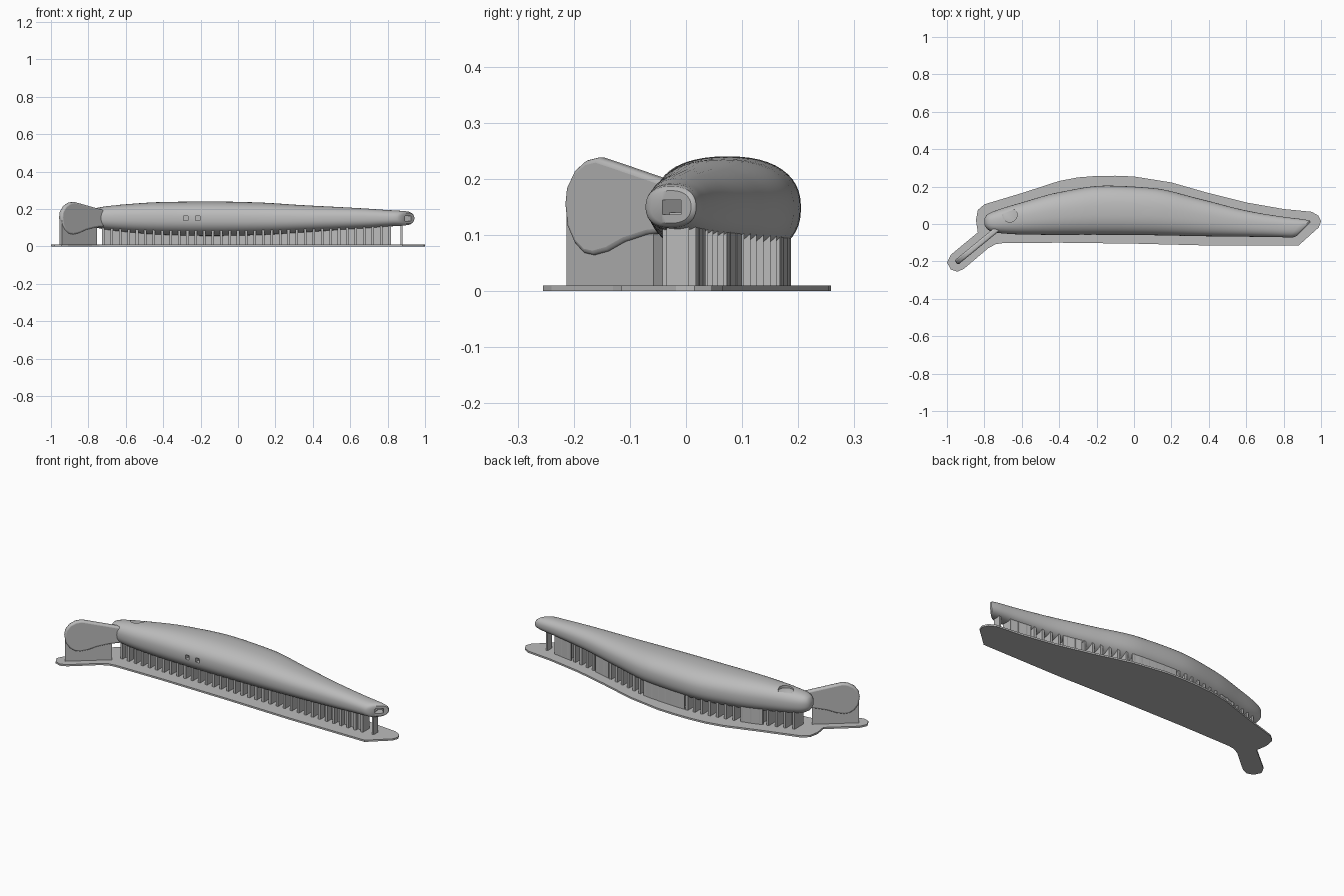
import bpy, bmesh, math
from mathutils import Vector, Matrix

cube = bpy.data.objects.get("Cube")
if cube:
    bpy.data.objects.remove(cube, do_unlink=True)

GREY = (0.5, 0.5, 0.5, 1)
mat = bpy.data.materials.new("plain grey")
mat.use_nodes = True
mat.diffuse_color = GREY
mat.node_tree.nodes["Principled BSDF"].inputs["Base Color"].default_value = GREY


def finish(name, bm):
    bmesh.ops.recalc_face_normals(bm, faces=bm.faces)
    me = bpy.data.meshes.new(name)
    bm.to_mesh(me)
    bm.free()
    ob = bpy.data.objects.new(name, me)
    bpy.context.collection.objects.link(ob)
    me.materials.append(mat)
    return ob


def activate(ob):
    bpy.ops.object.select_all(action='DESELECT')
    ob.select_set(True)
    bpy.context.view_layer.objects.active = ob


def smooth(ob, angle=35):
    activate(ob)
    bpy.ops.object.shade_smooth_by_angle(angle=math.radians(angle))


def add_box(bm, lo, hi, turn=0):
    lo, hi = Vector(lo), Vector(hi)
    m = (Matrix.Translation((lo + hi) / 2) @ Matrix.Rotation(turn, 4, 'Z')
         @ Matrix.Diagonal((*(hi - lo), 1)))
    bmesh.ops.create_cube(bm, size=1, matrix=m)


def prism(name, points, step):
    """Extrude a closed outline along a step vector."""
    bm = bmesh.new()
    face = bm.faces.new([bm.verts.new(p) for p in points])
    new = bmesh.ops.extrude_face_region(bm, geom=[face])["geom"]
    bmesh.ops.translate(bm, vec=step, verts=[v for v in new if isinstance(v, bmesh.types.BMVert)])
    return finish(name, bm)


# Body stations: x, front y, back y, bottom z, top z
STATIONS = [
    (-.80, -.005, .03, .135, .17), (-.785, -.027, .05, .115, .195),
    (-.75, -.045, .068, .098, .207), (-.6, -.056, .115, .077, .225),
    (-.4, -.058, .17, .062, .237), (-.15, -.058, .205, .056, .24),
    (.1, -.06, .192, .06, .235), (.35, -.065, .135, .075, .22),
    (.6, -.068, .072, .092, .207), (.8, -.07, .037, .105, .195),
    (.94, -.072, .018, .113, .187), (.952, -.063, .009, .121, .179)]


def slope(i, k):
    if i in (0, len(STATIONS) - 1):
        i = max(i, 1)
        a, b = STATIONS[i - 1], STATIONS[i]
        return (b[k] - a[k]) / (b[0] - a[0])
    a, b, c = STATIONS[i - 1:i + 2]
    d, e = (b[k] - a[k]) / (b[0] - a[0]), (c[k] - b[k]) / (c[0] - b[0])
    return 2 * d * e / (d + e) if d * e > 0 else 0


def section(x):
    """Smoothly interpolated extents of the body at x."""
    i = max(j for j in range(len(STATIONS) - 1) if j == 0 or STATIONS[j][0] <= x)
    a, b = STATIONS[i], STATIONS[i + 1]
    h = b[0] - a[0]
    t = (x - a[0]) / h
    return [a[k] * (1 + 2 * t) * (1 - t) ** 2 + b[k] * t * t * (3 - 2 * t)
            + h * (slope(i, k) * t * (1 - t) ** 2 - slope(i + 1, k) * t * t * (1 - t))
            for k in range(1, 5)]


# Body: superellipse loft whose right end is sheared to a diagonal cut
bm = bmesh.new()
rings = []
SIDES, POWER = 48, 2 / 2.35
for a, b in zip(STATIONS, STATIONS[1:] + [None]):
    steps = max(2, int((b[0] - a[0]) / .03)) if b else 1
    for s in range(steps):
        x = a[0] + (b[0] - a[0]) * s / steps if b else a[0]
        y0, y1, z0, z1 = section(x)
        shear = min(1, max(0, (x - .7) / .24))
        ring = []
        for n in range(SIDES):
            ang = math.tau * n / SIDES
            c, q = math.cos(ang), math.sin(ang)
            y = (y0 + y1) / 2 + (y1 - y0) / 2 * math.copysign(abs(c) ** POWER, c)
            z = (z0 + z1) / 2 + (z1 - z0) / 2 * math.copysign(abs(q) ** POWER, q)
            ring.append(bm.verts.new((x + shear * (y - .018), y, z)))
        rings.append(ring)
for r, q in zip(rings, rings[1:]):
    for n in range(SIDES):
        m = (n + 1) % SIDES
        bm.faces.new((r[n], r[m], q[m], q[n]))
bm.faces.new(rings[0])
bm.faces.new(rings[-1])
body = finish("body", bm)


def cut(ob, bm):
    cutter = finish("cutter", bm)
    cutter.hide_render = True
    mod = ob.modifiers.new("cut", 'BOOLEAN')
    mod.operation = 'DIFFERENCE'
    mod.object = cutter
    activate(ob)
    bpy.ops.object.modifier_apply(modifier=mod.name)
    bpy.data.objects.remove(cutter, do_unlink=True)


# Two square sockets in the front, a slot in the diagonal end, a round recess on top
bm = bmesh.new()
for x in (-.28, -.215):
    add_box(bm, (x - .012, -.1, .137), (x + .012, -.03, .162))
add_box(bm, (.86, -.05, .136), (.96, -.004, .162), -math.pi / 4)
cut(body, bm)
bm = bmesh.new()
bmesh.ops.create_cone(bm, cap_ends=True, segments=40, radius1=.04, radius2=.04, depth=.08,
                      matrix=Matrix.Translation((-.665, .05, .248)))
cut(body, bm)
smooth(body)

# Tail fin: rounded upright plate set diagonally, with its support wall
FIN = [(0, .187), (-.03, .197), (-.12, .228), (-.15, .238), (-.17, .233), (-.19, .215),
       (-.204, .185), (-.207, .155), (-.203, .115), (-.19, .085), (-.173, .067),
       (-.155, .063), (-.13, .07), (-.1, .087), (-.06, .1), (0, .108)]
side = Vector((-.63, .777, 0))


def fin_point(y, z, thick):
    return Vector((-.735 + (y + .03) * 1.22, y, z)) - side * thick / 2


fin = prism("tail_fin", [fin_point(y, z, .03) for y, z in FIN], side * .03)
bev = fin.modifiers.new("round", 'BEVEL')
bev.width, bev.segments = .009, 3
smooth(fin)
prism("fin_support", [fin_point(y, z, .02) for y, z in
                      ((-.205, .006), (-.05, .006), (-.05, .13), (-.205, .15))], side * .02)

# Support ribs under the body, a centre spine and flat walls along the back
bm = bmesh.new()
PITCH = .045
for i in range(35):
    x = -.72 + i * PITCH
    y0, y1, z0, z1 = section(x)
    top = z0 + .4 * (z1 - z0)
    add_box(bm, (x - .007, y0 + .028, .006), (x + .007, y1 - .018, top))
add_box(bm, (.87, -.035, .006), (.88, .005, .14))
ribs = finish("support_ribs", bm)


def wall(name, x0, x1, where):
    """Upright strip following the body's plan between x0 and x1."""
    n = 2 + int((x1 - x0) / .05)
    bm = bmesh.new()
    rows = []
    for i in range(n + 1):
        x = x0 + (x1 - x0) * i / n
        y0, y1, z0, z1 = section(x)
        y, top = where(y0, y1), z0 + .4 * (z1 - z0)
        rows.append([bm.verts.new(p) for p in ((x, y, .006), (x, y, top),
                                               (x, y - .008, top), (x, y - .008, .006))])
    for r, q in zip(rows, rows[1:]):
        for k in range(4):
            bm.faces.new((r[k], r[k - 1], q[k - 1], q[k]))
    bm.faces.new(rows[0])
    bm.faces.new(rows[-1])
    finish(name, bm)


wall("support_spine", -.72, .81, lambda a, b: (a + b) / 2)
for x0, x1 in ((-.56, -.45), (-.12, .15), (.42, .52), (.7, .81)):
    wall("support_back_wall", x0, x1, lambda a, b: b - .018)

# Thin base plate with a margin around body and fin
BASE = [(-.98, -.165), (-.835, -.045), (-.845, .02), (-.835, .075), (-.8, .105),
        (-.6, .165), (-.4, .23), (-.3, .249), (-.2, .257), (-.1, .258), (0, .254),
        (.2, .222), (.4, .165), (.6, .115), (.8, .08), (.95, .065), (.985, .045),
        (1, .015), (.988, -.018), (.88, -.115), (.4, -.115), (0, -.105), (-.4, -.1),
        (-.7, -.102), (-.74, -.108), (-.78, -.13), (-.91, -.24), (-.945, -.255),
        (-.98, -.243), (-1, -.205)]
prism("base_plate", [(x, y, 0) for x, y in BASE], Vector((0, 0, .01)))
